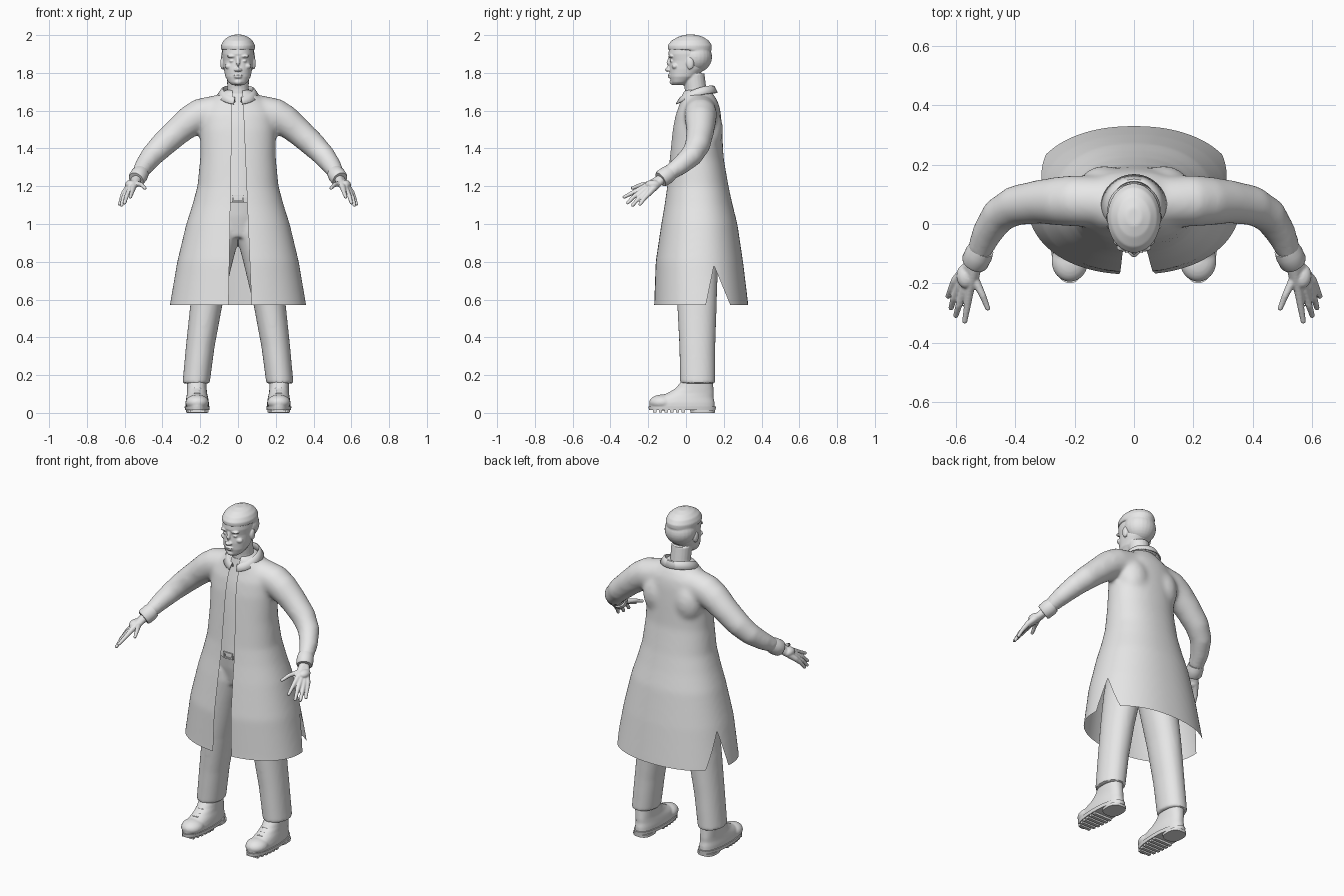
import bpy, bmesh, math
from mathutils import Vector, Matrix

cube = bpy.data.objects.get("Cube")
if cube:
    bpy.data.objects.remove(cube, do_unlink=True)

grey = bpy.data.materials.new("plain grey")
grey.use_nodes = True
grey.diffuse_color = (0.8, 0.8, 0.8, 1)
grey.node_tree.nodes["Principled BSDF"].inputs["Base Color"].default_value = (0.8, 0.8, 0.8, 1)
made = []
SIDES = (1, -1)


def skin(bm, rings):
    """Join a list of closed rings of points into a capped tube."""
    vs = [[bm.verts.new(p) for p in ring] for ring in rings]
    n = len(vs[0])
    for a, b in zip(vs, vs[1:]):
        for i in range(n):
            j = (i + 1) % n
            bm.faces.new((a[i], a[j], b[j], b[i]))
    bm.faces.new(vs[0][::-1])
    bm.faces.new(vs[-1])


def loft(bm, rows, power=2.0, n=48, s=1):
    """Horizontal rounded rings; each row is z, centre x, centre y, radius x, radius y."""
    def ring(z, cx, cy, rx, ry):
        out = []
        for i in range(n):
            a = math.tau * i / n
            c, d = math.cos(a), math.sin(a)
            out.append((s * cx + rx * math.copysign(abs(c) ** (2 / power), c),
                        cy + ry * math.copysign(abs(d) ** (2 / power), d), z))
        return out
    skin(bm, [ring(*r) for r in rows])


def tube(bm, pts, s=1, n=20):
    """Round tube along a path; each point is x, y, z, radius."""
    ps = [Vector((s * p[0], p[1], p[2])) for p in pts]
    rings = []
    for i, p in enumerate(ps):
        t = ps[min(i + 1, len(ps) - 1)] - ps[max(i - 1, 0)]
        q = t.to_track_quat('Z', 'Y')
        r = pts[i][3]
        rings.append([p + q @ Vector((r * math.cos(math.tau * k / n), r * math.sin(math.tau * k / n), 0))
                      for k in range(n)])
    skin(bm, rings)


def ball(bm, centre, radii, s=1):
    m = Matrix.Translation((s * centre[0], centre[1], centre[2])) @ Matrix.Diagonal((*radii, 1))
    bmesh.ops.create_uvsphere(bm, u_segments=24, v_segments=16, radius=1, matrix=m)


def box(bm, centre, size):
    m = Matrix.Translation(centre) @ Matrix.Diagonal((*size, 1))
    bmesh.ops.create_cube(bm, size=1, matrix=m)


def finish(bm, name, voxel=0, smooth=0):
    """Make an object; with a voxel size its parts are fused into one skin."""
    bmesh.ops.recalc_face_normals(bm, faces=bm.faces)
    me = bpy.data.meshes.new(name)
    bm.to_mesh(me)
    bm.free()
    ob = bpy.data.objects.new(name, me)
    bpy.context.collection.objects.link(ob)
    if voxel:
        mod = ob.modifiers.new("fuse", 'REMESH')
        mod.mode, mod.voxel_size = 'VOXEL', voxel
        if smooth:
            mod = ob.modifiers.new("soften", 'SMOOTH')
            mod.factor, mod.iterations = 0.5, smooth
        dg = bpy.context.evaluated_depsgraph_get()
        ob.data = bpy.data.meshes.new_from_object(ob.evaluated_get(dg))
        ob.modifiers.clear()
    ob.data.materials.clear()
    ob.data.materials.append(grey)
    made.append(ob)
    return ob


# Head with face
bm = bmesh.new()
loft(bm, [(1.735, 0, -.04, .03, .03), (1.75, 0, -.032, .05, .047), (1.78, 0, -.013, .067, .073),
          (1.82, 0, .005, .075, .093), (1.865, 0, .02, .08, .104), (1.90, 0, .02, .083, .113),
          (1.94, 0, .02, .08, .108), (1.97, 0, .02, .068, .085), (1.985, 0, .02, .045, .055)], 2.2)
tube(bm, [(0, -.084, 1.882, .009), (0, -.093, 1.85, .011), (0, -.1, 1.818, .014), (0, -.093, 1.81, .01)])
ball(bm, (0, -.088, 1.789), (.024, .009, .005))
ball(bm, (0, -.087, 1.778), (.02, .009, .006))
ball(bm, (0, -.066, 1.752), (.024, .021, .017))
tube(bm, [(0, .055, 1.64, .062), (0, .05, 1.72, .057), (0, .04, 1.79, .058)])
for s in SIDES:
    ball(bm, (.012, -.092, 1.816), (.009, .011, .008), s)
    ball(bm, (.034, -.079, 1.888), (.026, .014, .008), s)
    ball(bm, (.032, -.074, 1.863), (.014, .011, .007), s)
    ball(bm, (.046, -.058, 1.835), (.024, .018, .016), s)
    ball(bm, (.083, .022, 1.85), (.011, .02, .032), s)
finish(bm, "head", .004, 2)

# Short hair with fringe
bm = bmesh.new()
loft(bm, [(1.922, 0, .02, .089, .116), (1.945, 0, .02, .09, .117), (1.97, 0, .022, .078, .1),
          (1.99, 0, .024, .055, .068), (2.002, 0, .024, .025, .03)])
ball(bm, (0, .05, 1.885), (.09, .088, .085))
finish(bm, "hair", .005, 4)

# Long coat with sleeves, fused as a solid and then cut open
body = [(.50, 0, .08, .372, .257), (.57, 0, .08, .361, .25), (.8, 0, .07, .322, .232), (1.0, 0, .07, .274, .202),
        (1.1, 0, .066, .242, .181), (1.2, 0, .062, .215, .163), (1.35, 0, .056, .2, .143),
        (1.5, 0, .06, .2, .131), (1.58, 0, .065, .195, .12), (1.63, 0, .07, .172, .106),
        (1.67, 0, .065, .125, .092), (1.69, 0, .06, .095, .082), (1.712, 0, .06, .07, .07)]
bm = bmesh.new()
loft(bm, body, 2.2, 72)
for s in SIDES:
    tube(bm, [(.1, .075, 1.6, .085), (.2, .078, 1.578, .087), (.25, .077, 1.548, .083), (.32, .075, 1.49, .074),
              (.4, .062, 1.418, .068), (.455, .03, 1.362, .061), (.495, -.03, 1.31, .052),
              (.525, -.1, 1.262, .041)], s, 28)
    ball(bm, (.1, .12, 1.5), (.09, .076, .12), s)
coat = finish(bm, "coat", .012, 14)


def line_at(line, z):
    (a, za), (b, zb) = line
    return a + (b - a) * (z - za) / (zb - za)


def cut_gap(bm, axis, low, high, keep):
    """Slice along two slanted lines and remove the faces between them."""
    for (a, za), (b, zb) in (low, high):
        co, no = Vector((0, 0, za)), Vector((0, 0, a - b))
        co[axis], no[axis] = a, zb - za
        bmesh.ops.bisect_plane(bm, geom=bm.verts[:] + bm.edges[:] + bm.faces[:], dist=1e-6,
                               plane_co=co, plane_no=no)
    dead = []
    for f in bm.faces:
        c = f.calc_center_median()
        if line_at(low, c.z) < c[axis] < line_at(high, c.z) and not keep(c):
            dead.append(f)
    bmesh.ops.delete(bm, geom=dead, context='FACES')


bm = bmesh.new()
bm.from_mesh(coat.data)
bmesh.ops.bisect_plane(bm, geom=bm.verts[:] + bm.edges[:] + bm.faces[:], plane_co=(0, 0, .57),
                       plane_no=(0, 0, 1), clear_inner=True)
cut_gap(bm, 0, ((-.05, .57), (-.03, 1.68)), ((.072, .57), (.025, 1.68)), lambda c: c.y > .02)
cut_gap(bm, 1, ((.105, .57), (.148, .78)), ((.235, .57), (.148, .78)), lambda c: c.z > .78 or abs(c.x) < .15)
bm.to_mesh(coat.data)
bm.free()

# Folded collar, open at the front
bm = bmesh.new()
steps, grid = 48, []
for i in range(steps + 1):
    a = .2 + (math.tau - .4) * i / steps
    front = ((1 + math.cos(a)) / 2) ** 2
    grid.append([bm.verts.new((math.sin(a) * rx, .056 - math.cos(a) * ry, z - drop * front))
                 for rx, ry, z, drop in ((.072, .078, 1.70, .055), (.08, .088, 1.733, .062),
                                         (.088, .095, 1.73, .066), (.112, .112, 1.695, .06))])
for a, b in zip(grid, grid[1:]):
    for k in range(3):
        bm.faces.new((a[k], b[k], b[k + 1], a[k + 1]))
mod = finish(bm, "collar").modifiers.new("thickness", 'SOLIDIFY')
mod.thickness = .006

# Shirt, belt and buckle
bm = bmesh.new()
loft(bm, [(z, x, y, rx * .85, ry - .014) for z, x, y, rx, ry in body if 1.15 < z < 1.7], 2.2)
loft(bm, [(1.14, 0, .06, .17, .153), (1.21, 0, .062, .175, .148)], 2.2)
finish(bm, "shirt")
bm = bmesh.new()
loft(bm, [(1.115, 0, .06, .168, .15), (1.155, 0, .06, .168, .15)], 2.2)
finish(bm, "belt")
bm = bmesh.new()
for z in (1.12, 1.15):
    box(bm, (0, -.092, z), (.06, .012, .008))
for x in (-.027, .027):
    box(bm, (x, -.092, 1.135), (.008, .012, .038))
finish(bm, "belt_buckle")

# Trousers
bm = bmesh.new()
loft(bm, [(.93, 0, .055, .12, .1), (1.04, 0, .056, .172, .125), (1.14, 0, .058, .164, .14)])
for s in SIDES:
    loft(bm, [(.155, .222, .062, .072, .093), (.35, .2, .06, .076, .095), (.57, .168, .058, .085, .104),
              (.8, .125, .055, .097, .115), (.95, .088, .055, .1, .12), (1.02, .075, .055, .09, .115)], 2.1, s=s)
finish(bm, "trousers", .01, 6)

for s, side in zip(SIDES, ("left", "right")):
    # Cuff
    bm = bmesh.new()
    tube(bm, [(.514, -.083, 1.272, .043), (.522, -.1, 1.26, .047), (.536, -.128, 1.241, .046),
              (.54, -.135, 1.236, .041)], s, 28)
    finish(bm, side + "_cuff")

    # Hand: fingers fan out from the wrist
    bm = bmesh.new()
    wrist = (.53, -.115, 1.25, .024)
    for knuckle, middle, tip in (
            ((.554, -.222, 1.196), (.562, -.28, 1.167), (.57, -.327, 1.143)),
            ((.572, -.22, 1.182), (.59, -.275, 1.147), (.6, -.308, 1.112)),
            ((.588, -.208, 1.172), (.607, -.25, 1.137), (.616, -.282, 1.1)),
            ((.602, -.192, 1.167), (.616, -.22, 1.137), (.626, -.243, 1.105)),
            ((.537, -.185, 1.214), (.51, -.24, 1.207), (.493, -.283, 1.19))):
        tube(bm, [wrist, (*knuckle, .0155), (*middle, .0115), (*tip, .009)], s)
        ball(bm, tip, (.0095,) * 3, s)
    ball(bm, (.566, -.175, 1.208), (.032, .042, .026), s)
    finish(bm, side + "_hand", .0045, 2)

    # Boot upper
    bm = bmesh.new()
    loft(bm, [(.022, .216, -.02, .061, .172), (.055, .216, -.021, .062, .172), (.08, .216, -.006, .058, .152),
              (.105, .217, .025, .053, .122), (.13, .218, .045, .052, .1), (.175, .22, .062, .052, .08)], 2.3, s=s)
    ball(bm, (.216, -.125, .055), (.062, .07, .042), s)
    finish(bm, side + "_boot", .006, 4)

    # Sole, heel and tread bars
    bm = bmesh.new()
    loft(bm, [(.014, .216, -.02, .064, .176), (.034, .216, -.02, .067, .179)], 2.3, s=s)
    loft(bm, [(0, .216, .088, .054, .064), (.016, .216, .088, .055, .066)], 2.6, s=s)
    for i in range(6):
        y = -.165 + i * .03
        width = .118 * math.sqrt(1 - ((y + .02) / .19) ** 2)
        box(bm, (s * .216, y, .01), (width, .018, .016))
    finish(bm, side + "_sole")

    # Laces
    bm = bmesh.new()
    for y, z in ((-.098, .101), (-.074, .113), (-.05, .13)):
        tube(bm, [(.182, y + .014, z - .01, .005), (.203, y, z, .005), (.229, y, z, .005),
                  (.25, y + .014, z - .01, .005)], s, 8)
    finish(bm, side + "_laces")

# Smooth shading with sharp edges kept
bpy.ops.object.select_all(action='DESELECT')
for ob in made:
    ob.select_set(True)
bpy.context.view_layer.objects.active = coat
bpy.ops.object.shade_smooth_by_angle(angle=math.radians(40))
